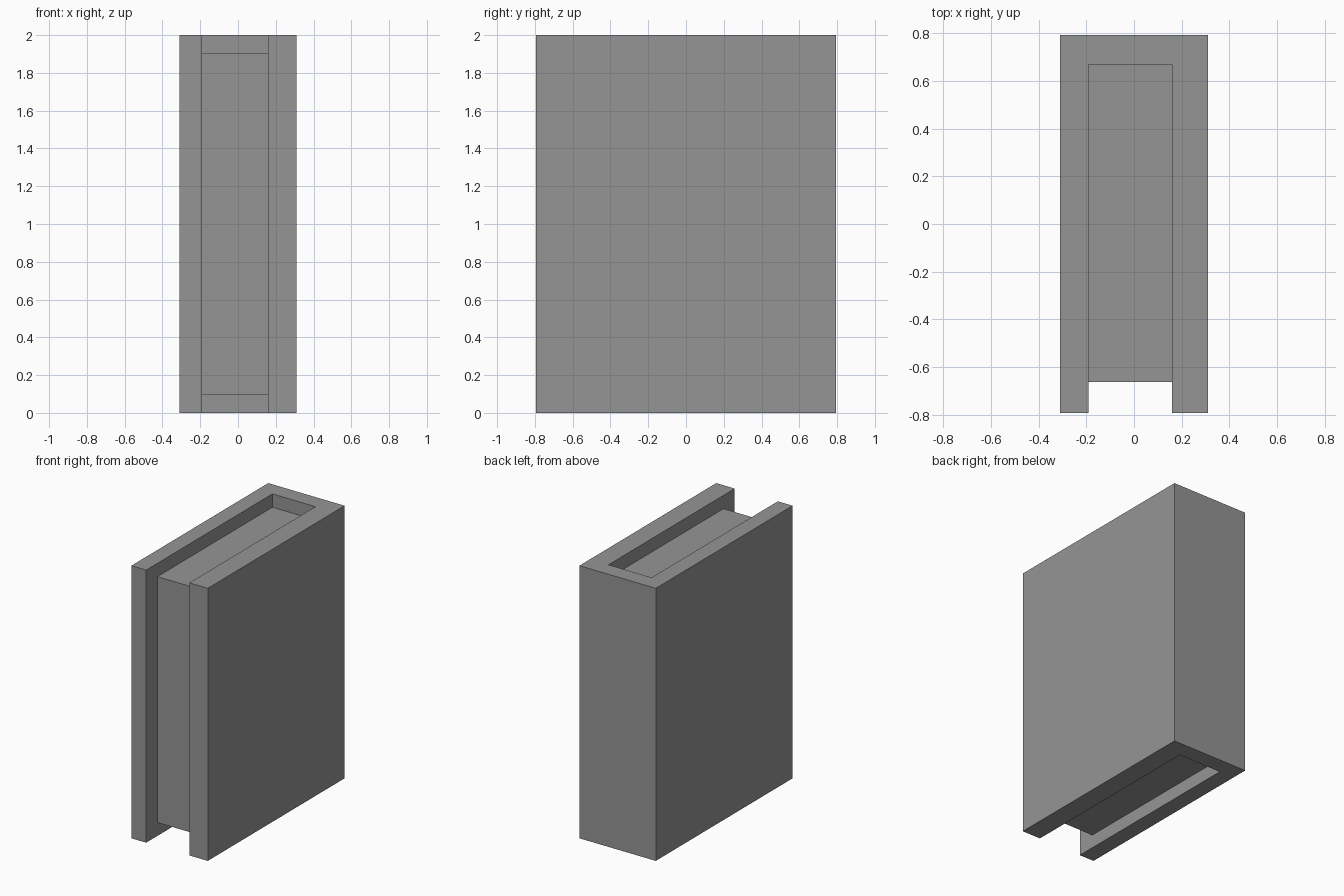
import bpy
import bmesh

cube = bpy.data.objects.get("Cube")
if cube:
    bpy.data.objects.remove(cube, do_unlink=True)

# One plain grey for the whole book
grey = bpy.data.materials.new("plain_grey")
grey.use_nodes = True
colour = (0.3, 0.3, 0.3, 1)
grey.diffuse_color = colour
grey.node_tree.nodes["Principled BSDF"].inputs["Base Color"].default_value = colour


def extrude_outline(name, outline, bottom, top):
    """Raise a flat outline in x and y into a solid between two heights."""
    bm = bmesh.new()
    base = bm.faces.new([bm.verts.new((x, y, bottom)) for x, y in outline])
    raised = bmesh.ops.extrude_face_region(bm, geom=[base], use_keep_orig=True)
    verts = [v for v in raised["geom"] if isinstance(v, bmesh.types.BMVert)]
    bmesh.ops.translate(bm, verts=verts, vec=(0, 0, top - bottom))
    bmesh.ops.recalc_face_normals(bm, faces=bm.faces)
    mesh = bpy.data.meshes.new(name)
    bm.to_mesh(mesh)
    bm.free()
    mesh.materials.append(grey)
    obj = bpy.data.objects.new(name, mesh)
    bpy.context.collection.objects.link(obj)
    return obj


half_width, half_depth, height = 0.31, 0.793, 2.0
inner_right, inner_left, inner_back = -0.19, 0.16, 0.67

# Cover: two boards joined by the spine at the back
extrude_outline("cover", [
    (-half_width, -half_depth), (inner_right, -half_depth),
    (inner_right, inner_back), (inner_left, inner_back),
    (inner_left, -half_depth), (half_width, -half_depth),
    (half_width, half_depth), (-half_width, half_depth),
], 0, height)

# Page block: recessed at the top, bottom and front
page_front, recess = -0.663, 0.098
extrude_outline("pages", [
    (inner_right, page_front), (inner_left, page_front),
    (inner_left, inner_back), (inner_right, inner_back),
], recess, height - recess)
